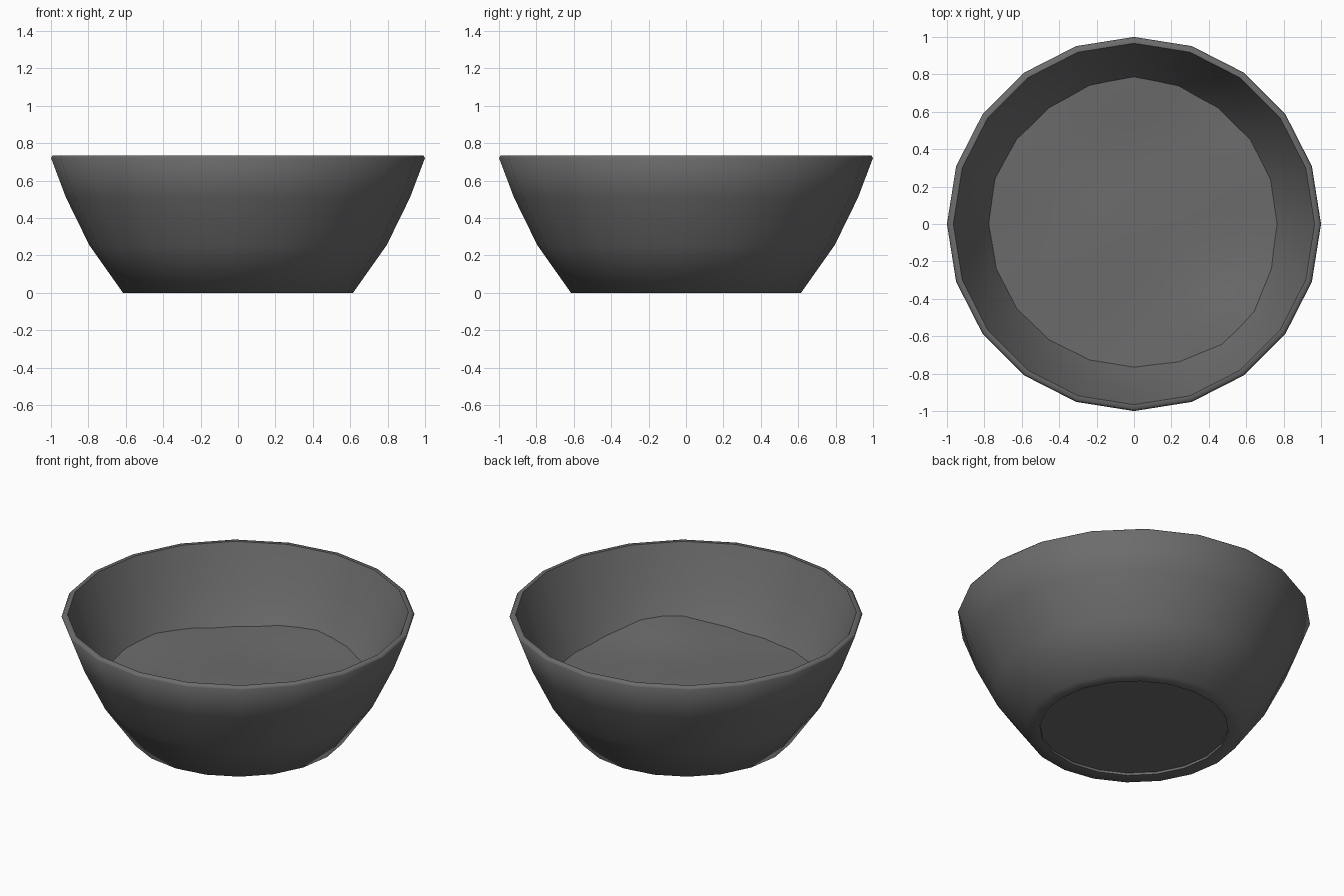
import bpy
import bmesh
from math import cos, sin, pi, radians, exp

if "Cube" in bpy.data.objects:
    bpy.data.objects.remove(bpy.data.objects["Cube"], do_unlink=True)

SIDES = 20

grey = bpy.data.materials.new("charcoal grey")
grey.use_nodes = True
grey.diffuse_color = (0.15, 0.15, 0.15, 1)
grey.node_tree.nodes["Principled BSDF"].inputs["Base Color"].default_value = grey.diffuse_color


def add_lathe(name, profile, sides, height=None, smooth=60):
    """Revolve (radius, z) points around z; a zero radius closes with a fan."""
    bm = bmesh.new()
    rings = []
    for r, z in profile:
        count = sides if r > 0 else 1
        ring = []
        for i in range(count):
            a = 2 * pi * i / sides
            x, y = r * cos(a), r * sin(a)
            ring.append(bm.verts.new((x, y, z + (height(x, y) if height else 0))))
        rings.append(ring)
    for low, high in zip(rings, rings[1:]):
        for i in range(sides):
            j = (i + 1) % sides
            quad = [low[i % len(low)], low[j % len(low)],
                    high[j % len(high)], high[i % len(high)]]
            bm.faces.new(list(dict.fromkeys(quad)))
    mesh = bpy.data.meshes.new(name)
    bm.to_mesh(mesh)
    bm.free()
    obj = bpy.data.objects.new(name, mesh)
    bpy.context.collection.objects.link(obj)
    mesh.materials.append(grey)
    bpy.ops.object.select_all(action='DESELECT')
    obj.select_set(True)
    bpy.context.view_layer.objects.active = obj
    bpy.ops.object.shade_smooth_by_angle(angle=radians(smooth))
    return obj


# Bowl: recessed underside, outer wall, rounded rim, inner wall and floor
add_lathe("bowl", [
    (0, 0.015), (0.535, 0.015), (0.535, 0), (0.615, 0),
    (0.795, 0.255), (0.92, 0.51), (1.0, 0.722), (0.99, 0.735),
    (0.966, 0.735), (0.88, 0.51), (0.752, 0.26), (0.6, 0.05), (0, 0.05),
], SIDES)


# Contents: an uneven surface that heaps up against the wall in places
HEAPS = [(0.57, -0.57, 0.055), (0, 0.8, 0.03), (-0.77, 0.25, 0.03)]


def unevenness(x, y):
    z = 0.006 * sin(5 * x + 2 * y) + 0.005 * cos(6 * y - 3 * x)
    for hx, hy, amount in HEAPS:
        z += amount * exp(-((x - hx) ** 2 + (y - hy) ** 2) / 0.1)
    return z


add_lathe("contents", [(0.8 * (1 - k / 8), 0.292) for k in range(9)],
          SIDES * 2, unevenness)
